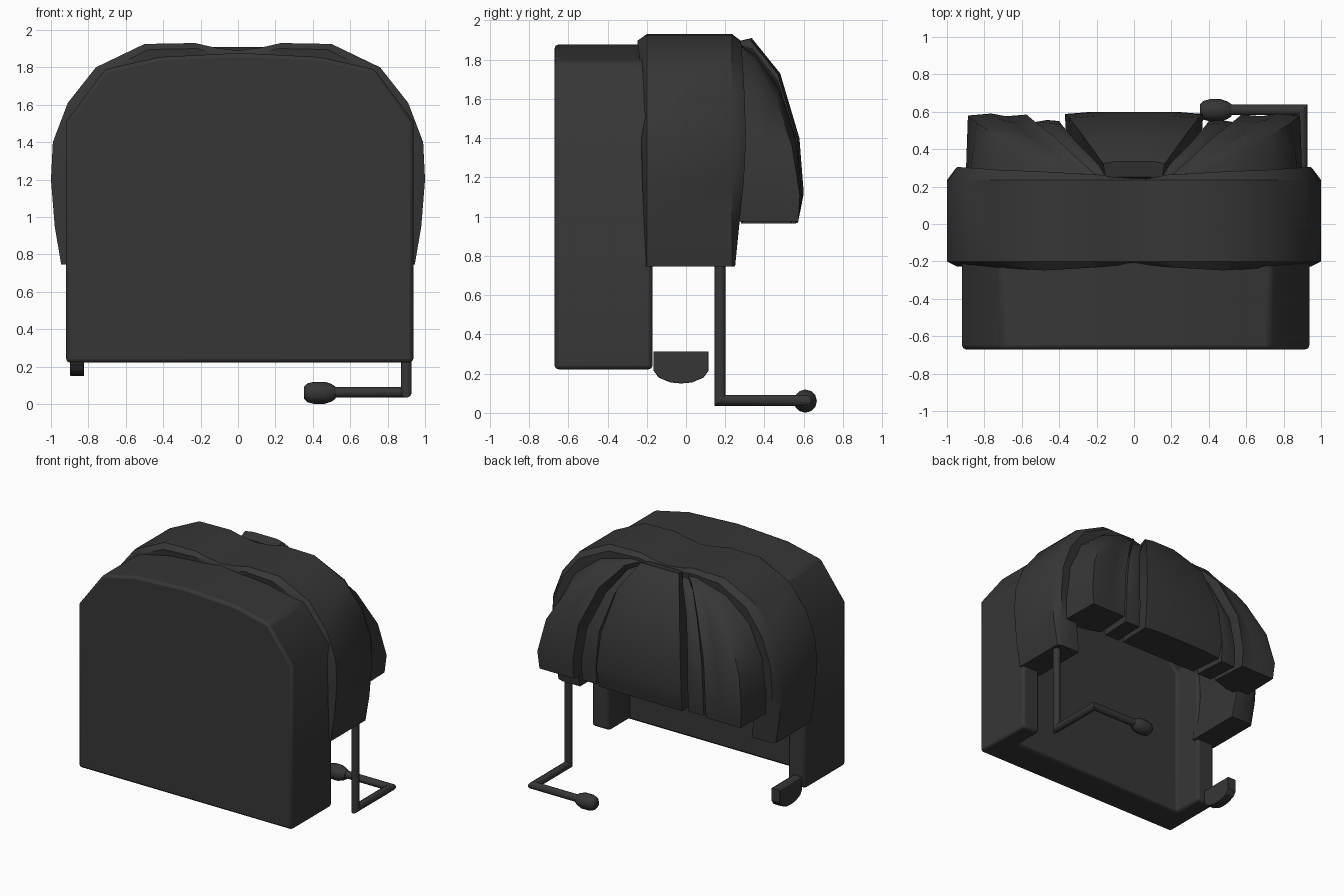
import bpy, bmesh, math
from mathutils import Vector

if "Cube" in bpy.data.objects:
    bpy.data.objects.remove(bpy.data.objects["Cube"])

charcoal = bpy.data.materials.new("charcoal")
charcoal.diffuse_color = (0.037, 0.037, 0.037, 1)
charcoal.use_nodes = True
charcoal.node_tree.nodes["Principled BSDF"].inputs["Base Color"].default_value = charcoal.diffuse_color


def finish(name, bm, angle=30, bevel=0):
    bmesh.ops.recalc_face_normals(bm, faces=bm.faces)
    me = bpy.data.meshes.new(name)
    bm.to_mesh(me)
    bm.free()
    ob = bpy.data.objects.new(name, me)
    bpy.context.collection.objects.link(ob)
    me.materials.append(charcoal)
    if bevel:
        m = ob.modifiers.new("bevel", 'BEVEL')
        m.width, m.segments, m.limit_method = bevel, 2, 'ANGLE'
        m.angle_limit = math.radians(40)
    bpy.ops.object.select_all(action='DESELECT')
    ob.select_set(True)
    bpy.context.view_layer.objects.active = ob
    bpy.ops.object.shade_smooth_by_angle(angle=math.radians(angle))
    return ob


def loft(name, rings, **kw):
    """Skin closed rings of points and cap both ends."""
    bm = bmesh.new()
    vs = [[bm.verts.new(p) for p in r] for r in rings]
    n = len(rings[0])
    for a, b in zip(vs, vs[1:]):
        for i in range(n):
            bm.faces.new((a[i], a[(i + 1) % n], b[(i + 1) % n], b[i]))
    bm.faces.new(vs[0])
    bm.faces.new(vs[-1])
    return finish(name, bm, **kw)


def prism(name, outline, axis, lo, hi, **kw):
    """Extrude a 2D outline along x or y."""
    put = (lambda a, b, c: (c, a, b)) if axis == 'x' else (lambda a, b, c: (a, c, b))
    return loft(name, [[put(a, b, c) for a, b in outline] for c in (lo, hi)], **kw)


# Front shell: arched slab with a recess open at the back and bottom
half = [(0.928, 0.222), (0.928, 1.51), (0.72, 1.79), (0.43, 1.855), (0, 1.877)]
arch = half + [(-x, z) for x, z in half[-2::-1]]
inner_half = [(0.775, -0.3), (0.775, 1.42), (0.6, 1.6), (0, 1.68)]
inner = inner_half + [(-x, z) for x, z in inner_half[-2::-1]]


def shift(pts):
    return [(x + 0.009, z) for x, z in pts]


shell = prism("front_shell", shift(arch), 'y', -0.67, -0.17, bevel=0.02, angle=38)
cutter = prism("recess_cutter", shift(inner), 'y', -0.41, 0.2)
cutter.hide_render = True
cutter.hide_set(True)
cut = shell.modifiers.new("recess", 'BOOLEAN')
cut.object, cut.operation, cut.solver = cutter, 'DIFFERENCE', 'EXACT'
shell.modifiers.move(shell.modifiers.find("recess"), 0)

# Padded band arching over the middle, pinched at the crown
band = [(0.945, 0.745), (0.98, 0.95), (1.0, 1.2), (0.99, 1.4), (0.91, 1.61),
        (0.76, 1.8), (0.5, 1.925), (0.23, 1.93), (0.12, 1.905), (0, 1.89)]
back_swell = [0, 0.02, 0.045, 0.055, 0.05, 0.04, 0.03, 0.015, 0.01, 0]
front_swell = [0, 0, 0.01, 0.015, 0.005, 0.02, 0.035, 0.02, 0.01, 0]
path = [(x, z, b, f) for (x, z), b, f in zip(band, back_swell, front_swell)]
path += [(-x, z, b, f) for x, z, b, f in path[-2::-1]]


def band_ring(x, z, b, f):
    h = z - 0.745
    mid = (x * 0.955, 0.745 + h * 0.975)
    low = (x * 0.79, 0.745 + h * 0.82)
    yz = [(x, z, -0.2), (x, z, 0.235), (*mid, 0.25 + b), (*low, 0.25 + b * 0.6),
          (*low, -0.21), (*mid, -0.213 - f)]
    return [(px, y, pz) for px, pz, y in yz]


loft("padded_band", [band_ring(*p) for p in path], angle=35)

# Centre back panel, widening downwards
panel = [(0.15, 0.25, 1.89, 0.20, 1.65), (0.165, 0.335, 1.91, 0.21, 1.63),
         (0.27, 0.48, 1.73, 0.25, 1.5), (0.345, 0.578, 1.4, 0.29, 1.3),
         (0.37, 0.60, 1.12, 0.30, 1.1), (0.365, 0.585, 1.04, 0.29, 1.03),
         (0.36, 0.57, 0.97, 0.28, 0.97)]
loft("back_panel", [[(-w, y - 0.012, z - 0.005), (-w * 0.6, y, z), (w * 0.6, y, z),
                     (w, y - 0.012, z - 0.005), (w * 0.95, yi, zi), (-w * 0.95, yi, zi)]
                    for w, y, z, yi, zi in panel], angle=40)

# Side folds: each is described by its running edges, from crown to hem
fold_a = [(0.15, 0.25, 1.86), (0.19, 0.32, 1.845), (0.31, 0.44, 1.67),
          (0.385, 0.53, 1.38), (0.4, 0.55, 1.12), (0.4, 0.54, 0.965)]
fold_b = [(0.2, 0.25, 1.86), (0.28, 0.32, 1.82), (0.4, 0.43, 1.64),
          (0.5, 0.52, 1.37), (0.53, 0.545, 1.12), (0.53, 0.535, 0.965)]
wide_a = [(0.2, 0.26, 1.88), (0.29, 0.34, 1.855), (0.43, 0.47, 1.69),
          (0.545, 0.56, 1.4), (0.575, 0.585, 1.12), (0.575, 0.572, 0.975)]
wide_b = [(0.29, 0.27, 1.88), (0.51, 0.35, 1.8), (0.71, 0.46, 1.6),
          (0.84, 0.54, 1.36), (0.888, 0.58, 1.11), (0.875, 0.572, 0.975)]
wide_c = [(0.3, 0.23, 1.88), (0.56, 0.23, 1.825), (0.775, 0.23, 1.66),
          (0.88, 0.23, 1.42), (0.9, 0.23, 1.15), (0.885, 0.23, 0.975)]


def inside(edge):
    """Inner copy of an edge, pulled towards the hollow middle."""
    return [(x * 0.97, 0.22 + 0.012 * i, 0.97 + (z - 0.97) * 0.78)
            for i, (x, y, z) in enumerate(edge)]


def blend(a, b, t, lift):
    """Edge between two others, raised or sunk along y and z."""
    out = []
    for i, (p, q) in enumerate(zip(a, b)):
        k = lift * math.sin(math.pi * i / 5)
        v = Vector(p).lerp(Vector(q), t)
        out.append((v.x, v.y + k, v.z + k * 0.5))
    return out


narrow = [fold_a, blend(fold_a, fold_b, 0.5, 0.015), fold_b, inside(fold_b), inside(fold_a)]
wide = [wide_a, blend(wide_a, wide_b, 0.35, -0.012), blend(wide_a, wide_b, 0.6, 0.015),
        wide_b, blend(wide_b, wide_c, 0.5, 0.015), wide_c,
        [(x * 0.8, y, z - 0.12 * (z > 1.2)) for x, y, z in wide_c], inside(wide_a)]
for side, s in (("right", 1), ("left", -1)):
    for label, edges in (("narrow_fold", narrow), ("wide_fold", wide)):
        rings = [[(s * x, y, z) for x, y, z in ring] for ring in zip(*edges)]
        loft(f"{side}_{label}", rings, angle=40)

# Bent boom rod: three straight tubes meeting at mitred corners
corners = [Vector(c) for c in ((0.9, 0.173, 1.0), (0.9, 0.173, 0.063),
                               (0.9, 0.61, 0.063), (0.48, 0.61, 0.063))]


def tube_ring(i, k, sides=12, r=0.029):
    """Ring of segment k slid along its direction onto the mitre plane at corner i."""
    d = (corners[k + 1] - corners[k]).normalized()
    n = d.copy()
    if 0 < i < 3:
        n = ((corners[i] - corners[i - 1]).normalized()
             + (corners[i + 1] - corners[i]).normalized())
    u = d.orthogonal().normalized()
    w = d.cross(u)
    ring = []
    for j in range(sides):
        t = 2 * math.pi * j / sides
        o = (u * math.cos(t) + w * math.sin(t)) * r
        ring.append(corners[i] + o - d * (o.dot(n) / d.dot(n)))
    return ring


for k, label in enumerate(("upright", "arm", "tip")):
    loft(f"boom_{label}", [tube_ring(k, k), tube_ring(k + 1, k)], angle=40)

# Capsule on the boom end
caps = [(0.352, 0.03), (0.37, 0.05), (0.405, 0.059), (0.465, 0.059), (0.5, 0.047), (0.522, 0.032)]
loft("boom_capsule", [[(x, 0.608 + r * math.cos(k * math.pi / 6), 0.06 + r * math.sin(k * math.pi / 6))
                       for k in range(12)] for x, r in caps], angle=45)

# Small hanging tab on the left
prism("side_tab", [(-0.165, 0.314), (-0.165, 0.215), (-0.14, 0.18), (-0.08, 0.155),
                   (-0.025, 0.15), (0.03, 0.155), (0.09, 0.18), (0.115, 0.215),
                   (0.115, 0.314)], 'x', -0.898, -0.823, bevel=0.004)
